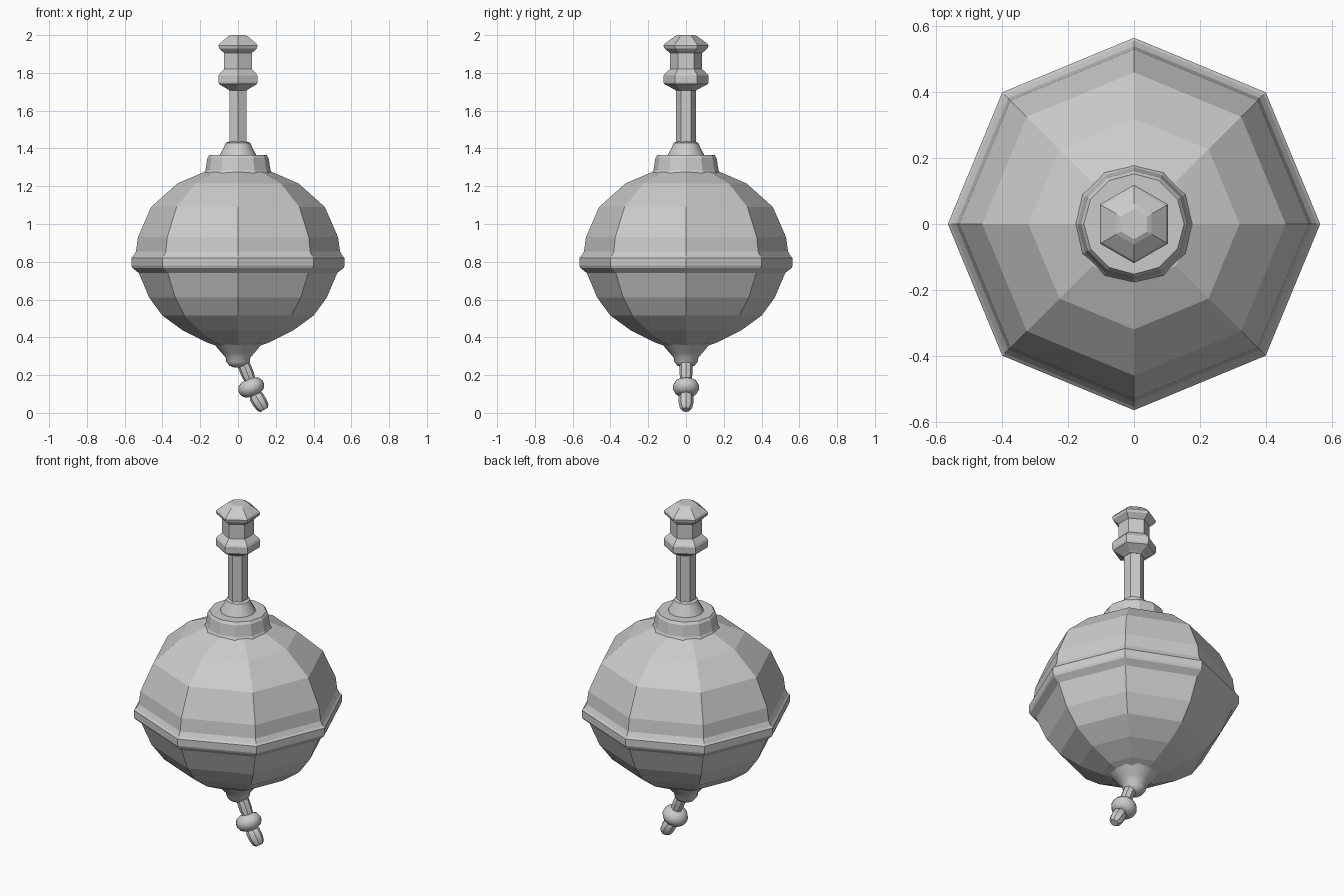
import bpy, bmesh, math
from mathutils import Vector

if "Cube" in bpy.data.objects:
    bpy.data.objects.remove(bpy.data.objects["Cube"])

grey = bpy.data.materials.new("plain grey")
grey.diffuse_color = (0.6, 0.6, 0.6, 1)
grey.use_nodes = True
grey.node_tree.nodes["Principled BSDF"].inputs["Base Color"].default_value = grey.diffuse_color


def lathe(name, profile, sides, turn=0.0, start=(0, 0, 0), axis=(0, 0, 1), smooth=None):
    """Spin (radius, distance) pairs around an axis and cap both ends."""
    bm = bmesh.new()
    rot = Vector((0, 0, 1)).rotation_difference(Vector(axis))
    rings = []
    for r, h in profile:
        ring = []
        for i in range(sides):
            a = turn + 2 * math.pi * i / sides
            p = Vector((r * math.cos(a), r * math.sin(a), h))
            ring.append(bm.verts.new(Vector(start) + rot @ p))
        rings.append(ring)
    for lo, hi in zip(rings, rings[1:]):
        for i in range(sides):
            j = (i + 1) % sides
            bm.faces.new((lo[i], lo[j], hi[j], hi[i]))
    bm.faces.new(rings[0])
    bm.faces.new(rings[-1])
    bmesh.ops.recalc_face_normals(bm, faces=bm.faces)
    mesh = bpy.data.meshes.new(name)
    bm.to_mesh(mesh)
    bm.free()
    mesh.materials.append(grey)
    ob = bpy.data.objects.new(name, mesh)
    bpy.context.collection.objects.link(ob)
    if smooth:
        bpy.context.view_layer.objects.active = ob
        ob.select_set(True)
        bpy.ops.object.shade_smooth_by_angle(angle=math.radians(smooth))
        ob.select_set(False)
    return ob


# Eight-sided bulb: lower bowl, rim band and upper dome
lathe("bulb_body", [
    (0.10, 0.35), (0.17, 0.375), (0.29, 0.435), (0.40, 0.515), (0.47, 0.61),
    (0.525, 0.74), (0.56, 0.768), (0.565, 0.78), (0.565, 0.82), (0.555, 0.83),
    (0.54, 0.855), (0.53, 0.93), (0.46, 1.09), (0.32, 1.215), (0.18, 1.275)], 8)

# Collar and rounded neck on top of the bulb
lathe("collar", [(0.19, 1.25), (0.172, 1.285), (0.162, 1.35), (0.152, 1.365),
                 (0.10, 1.365)], 12)
lathe("neck", [(0.10, 1.355), (0.092, 1.375), (0.075, 1.405), (0.065, 1.43),
               (0.045, 1.437)], 12, smooth=35)

# Six-sided stem and grip, corners on the front and back
lathe("stem", [(0.053, 1.42), (0.053, 1.72)], 6, math.pi / 2)
lathe("grip", [
    (0.055, 1.708), (0.066, 1.715), (0.114, 1.74), (0.119, 1.75), (0.119, 1.785),
    (0.112, 1.795), (0.085, 1.82), (0.085, 1.905), (0.115, 1.93), (0.119, 1.945),
    (0.112, 1.955), (0.062, 1.992), (0.046, 2.0)], 6, math.pi / 2)

# Rounded finial under the bulb
lathe("bottom_finial", [
    (0.02, 0.24), (0.045, 0.25), (0.062, 0.27), (0.066, 0.295), (0.085, 0.315),
    (0.11, 0.345), (0.14, 0.375)], 12, smooth=35)

# Dangling cord: upper link, knot and lower tip, leaning to the right
lean = Vector((0.38, 0, -0.92)).normalized()
tip = Vector((0.52, 0, -0.85)).normalized()
lathe("upper_link", [(0.028, -0.03), (0.034, 0.03), (0.034, 0.08), (0.026, 0.14)],
      8, start=(0.02, 0, 0.28), axis=lean, smooth=35)
lathe("knot", [(0.035, -0.044), (0.058, -0.032), (0.07, -0.01), (0.07, 0.01),
               (0.058, 0.032), (0.035, 0.044)],
      12, start=(0.07, 0, 0.135), axis=lean, smooth=40)
lathe("lower_tip", [(0.022, -0.02), (0.024, 0.03), (0.039, 0.05), (0.039, 0.09),
                    (0.033, 0.12), (0.022, 0.133)],
      8, start=(0.07, 0, 0.13), axis=tip, smooth=35)
